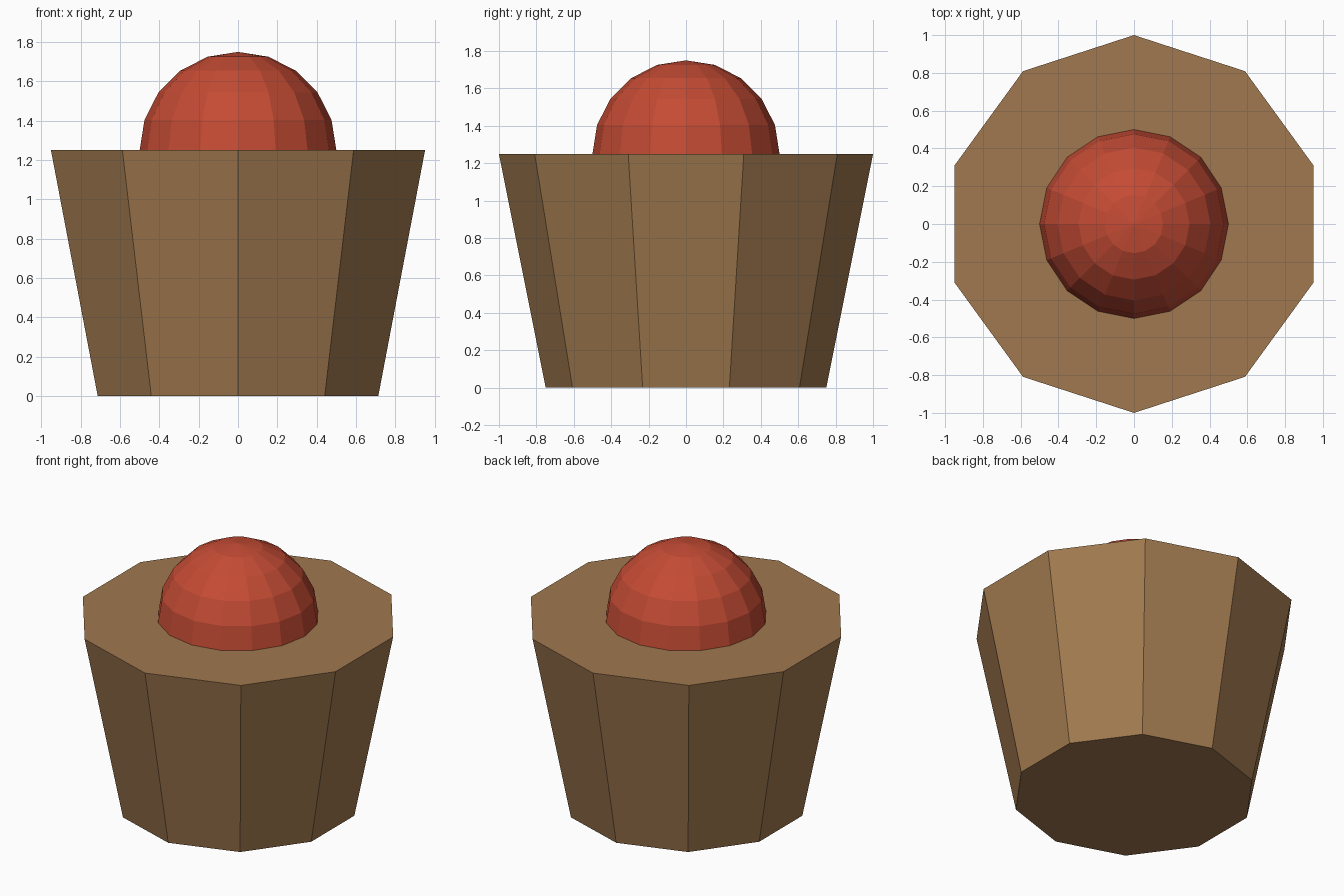
import bpy
import bmesh
from mathutils import Matrix

if "Cube" in bpy.data.objects:
    bpy.data.objects.remove(bpy.data.objects["Cube"])


def linear(c):
    c /= 255
    return c / 12.92 if c <= 0.04045 else ((c + 0.055) / 1.055) ** 2.4


def material(name, rgb):
    mat = bpy.data.materials.new(name)
    mat.diffuse_color = (*[linear(c) for c in rgb], 1)
    mat.use_nodes = True
    mat.node_tree.nodes["Principled BSDF"].inputs["Base Color"].default_value = mat.diffuse_color
    return mat


def finish(name, bm, mat):
    mesh = bpy.data.meshes.new(name)
    bm.to_mesh(mesh)
    bm.free()
    mesh.materials.append(mat)
    obj = bpy.data.objects.new(name, mesh)
    bpy.context.collection.objects.link(obj)
    return obj


HEIGHT = 1.25

# Ten-sided tapered base, corners pointing to the front and back
bm = bmesh.new()
bmesh.ops.create_cone(bm, cap_ends=True, segments=10, radius1=0.75, radius2=1.0,
                      depth=HEIGHT, matrix=Matrix.Translation((0, 0, HEIGHT / 2)))
finish("tapered_base", bm, material("brown", (160, 121, 79)))

# Faceted dome: the upper half of a low-poly sphere sitting on the base
bm = bmesh.new()
bmesh.ops.create_uvsphere(bm, u_segments=16, v_segments=10, radius=0.5)
bmesh.ops.delete(bm, geom=[v for v in bm.verts if v.co.z < -0.01], context='VERTS')
bmesh.ops.translate(bm, verts=bm.verts, vec=(0, 0, HEIGHT))
finish("dome", bm, material("red", (196, 75, 52)))
